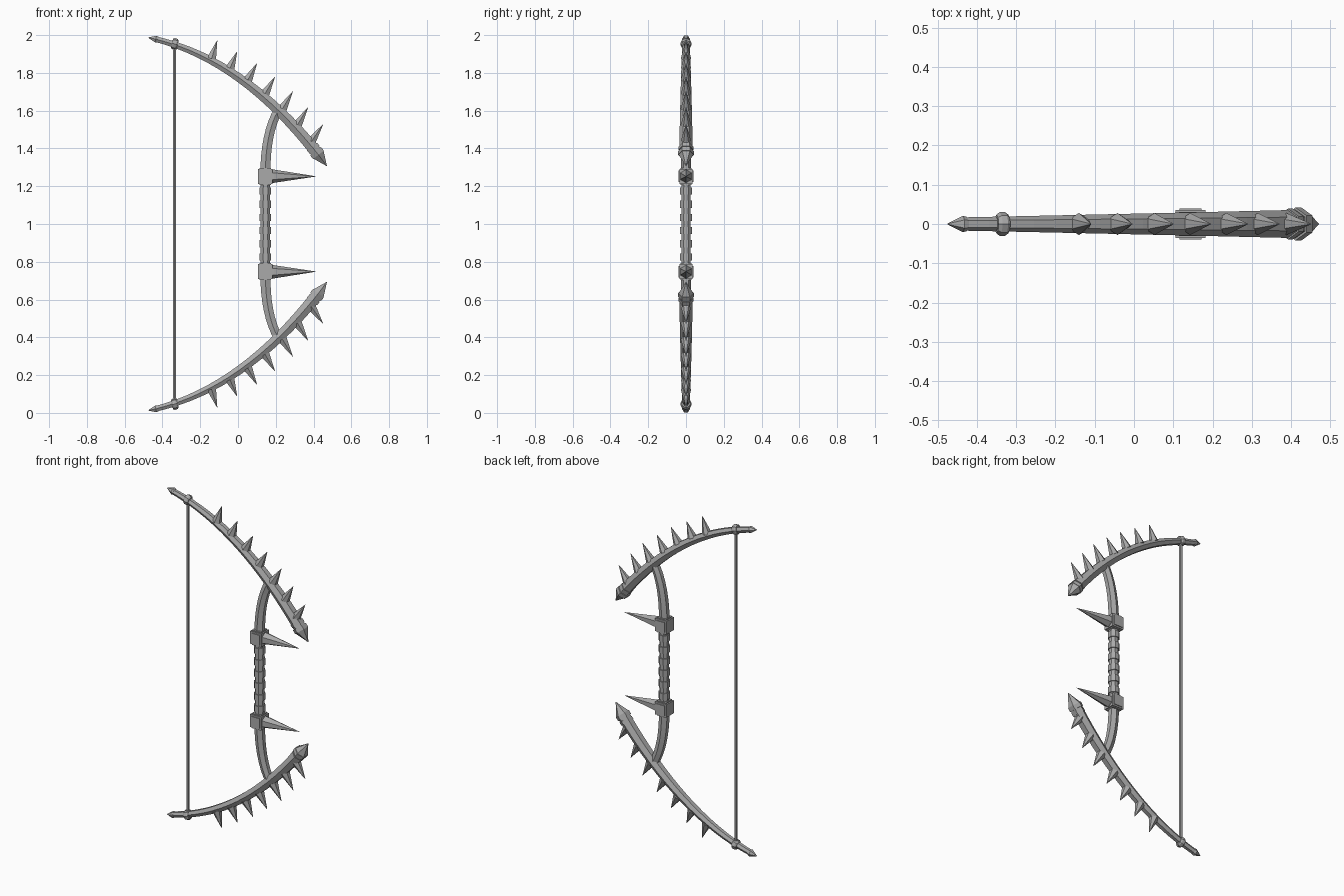
import bpy, bmesh, math
from mathutils import Vector
from mathutils.geometry import interpolate_bezier

if "Cube" in bpy.data.objects:
    bpy.data.objects.remove(bpy.data.objects["Cube"])

metal = bpy.data.materials.new("grey_metal")
metal.use_nodes = True
COLOR = (0.4, 0.4, 0.4, 1)
metal.diffuse_color = COLOR
metal.node_tree.nodes["Principled BSDF"].inputs["Base Color"].default_value = COLOR


def loft(bm, path, radii, sides=6, phase=0.0, depth=1.0):
    """Sweep a polygon along an x-z path; depth scales it in y."""
    pts = [Vector((x, 0, z)) for x, z in path]
    rings = []
    for i, p in enumerate(pts):
        t = (pts[min(i + 1, len(pts) - 1)] - pts[max(i - 1, 0)]).normalized()
        n = Vector((-t.z, 0, t.x))
        ring = []
        for k in range(sides):
            a = phase + math.tau * k / sides
            off = n * math.sin(a) + Vector((0, depth * math.cos(a), 0))
            ring.append(bm.verts.new(p + off * radii[i]))
        rings.append(ring)
    for a, b in zip(rings, rings[1:]):
        for k in range(sides):
            j = (k + 1) % sides
            bm.faces.new((a[k], a[j], b[j], b[k]))
    bm.faces.new(rings[0][::-1])
    bm.faces.new(rings[-1])


def box(bm, center, size):
    verts = bmesh.ops.create_cube(bm, size=1)["verts"]
    bmesh.ops.scale(bm, vec=size, verts=verts)
    bmesh.ops.translate(bm, vec=center, verts=verts)


def finish(bm, name, mirrored=True):
    """Parts are built about the grip centre; limbs mirror up to down."""
    bmesh.ops.recalc_face_normals(bm, faces=bm.faces)
    mesh = bpy.data.meshes.new(name)
    bm.to_mesh(mesh)
    bm.free()
    mesh.materials.append(metal)
    obj = bpy.data.objects.new(name, mesh)
    obj.location.z = 1
    bpy.context.collection.objects.link(obj)
    if mirrored:
        mod = obj.modifiers.new("mirror", "MIRROR")
        mod.use_axis = (False, False, True)
        mod.use_mirror_merge = False


# Curved limb, tapering toward the string end
N = 17
curve = interpolate_bezier(Vector((-0.43, 0, 0.977)), Vector((-0.125, 0, 0.902)),
                           Vector((0.157, 0, 0.702)), Vector((0.415, 0, 0.38)), N)
limb = [(p.x, p.z) for p in curve]
bm = bmesh.new()
loft(bm, limb, [0.017 + 0.019 * i / (N - 1) for i in range(N)])
finish(bm, "limb")

# Pointed caps and collars at both limb ends
bm = bmesh.new()
loft(bm, [(-0.425, 0.976), (-0.435, 0.979), (-0.475, 0.987)], [0.018, 0.021, 0.001])
loft(bm, [(0.425, 0.368), (0.47, 0.307)], [0.04, 0.001])
finish(bm, "limb_points")
bm = bmesh.new()
loft(bm, [(0.392, 0.41), (0.405, 0.393)], [0.039, 0.039])
loft(bm, [(0.411, 0.385), (0.426, 0.366)], [0.042, 0.042])
finish(bm, "limb_collars")

# Row of spikes on the outer side of the limb
bases = [(-0.14, 0.875), (-0.042, 0.825), (0.052, 0.763), (0.143, 0.69),
         (0.235, 0.61), (0.315, 0.525), (0.388, 0.437)]
tips = [(-0.11, 0.972), (-0.005, 0.912), (0.1, 0.85), (0.195, 0.778),
        (0.29, 0.702), (0.37, 0.617), (0.45, 0.527)]
bm = bmesh.new()
for base, tip in zip(bases, tips):
    loft(bm, [base, tip], [0.028, 0.001])
finish(bm, "limb_spikes")

# Riser joining limb and grip
riser = interpolate_bezier(Vector((0.145, 0, 0.27)), Vector((0.145, 0, 0.4)),
                           Vector((0.165, 0, 0.52)), Vector((0.215, 0, 0.605)), 9)
bm = bmesh.new()
loft(bm, [(p.x, p.z) for p in riser], [0.031 - 0.0005 * i for i in range(9)], depth=0.85)
finish(bm, "riser")

# Guard blocks with raised side panels
bm = bmesh.new()
box(bm, (0.144, 0, 0.252), (0.076, 0.07, 0.078))
box(bm, (0.144, 0, 0.252), (0.056, 0.08, 0.06))
box(bm, (0.144, 0, 0.252), (0.06, 0.06, 0.09))
finish(bm, "guard_block")

# Long forward spikes
bm = bmesh.new()
loft(bm, [(0.175, 0.253), (0.19, 0.253), (0.41, 0.252)], [0.035, 0.035, 0.001],
     phase=math.pi / 6)
finish(bm, "guard_spike")

# Grip with evenly spaced wraps
bm = bmesh.new()
loft(bm, [(0.145, -0.22), (0.145, 0.22)], [0.027, 0.027], 8, math.pi / 8)
for i in range(6):
    z = -0.175 + 0.07 * i
    loft(bm, [(0.145, z - 0.019), (0.145, z + 0.019)], [0.033, 0.033], 8, math.pi / 8)
finish(bm, "grip", mirrored=False)

# String and its bindings
bm = bmesh.new()
loft(bm, [(-0.335, -0.95), (-0.335, 0.95)], [0.009, 0.009])
finish(bm, "string", mirrored=False)
bm = bmesh.new()
loft(bm, [(-0.35, 0.957), (-0.342, 0.955), (-0.328, 0.951), (-0.32, 0.949)],
     [0.024, 0.03, 0.03, 0.024], 8)
loft(bm, [(-0.335, 0.925), (-0.335, 0.95)], [0.014, 0.014])
finish(bm, "string_binding")
